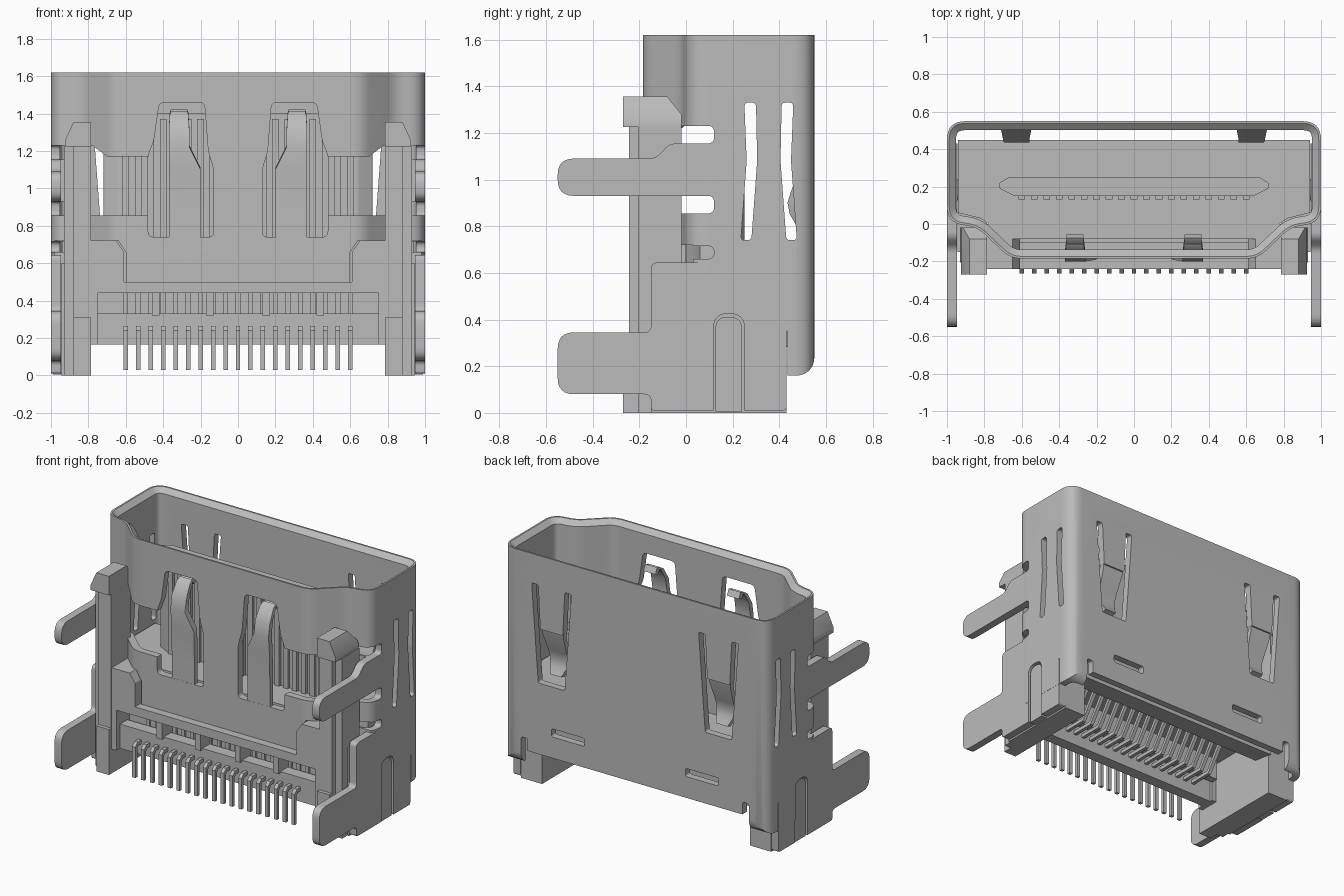
import bpy, bmesh
from mathutils import Vector

cube = bpy.data.objects.get("Cube")
if cube:
    bpy.data.objects.remove(cube)

metal = bpy.data.materials.new("plain grey")
metal.use_nodes = True
GREY = (0.5, 0.5, 0.5, 1)
metal.diffuse_color = GREY
metal.node_tree.nodes["Principled BSDF"].inputs["Base Color"].default_value = GREY
parts = []


def finish(name, bm, mirror=False):
    if mirror:
        dup = bmesh.ops.duplicate(bm, geom=bm.verts[:] + bm.edges[:] + bm.faces[:])
        for v in dup["geom"]:
            if isinstance(v, bmesh.types.BMVert):
                v.co.x *= -1
    bm.normal_update()
    bmesh.ops.recalc_face_normals(bm, faces=bm.faces[:])
    mesh = bpy.data.meshes.new(name)
    bm.to_mesh(mesh)
    bm.free()
    mesh.materials.append(metal)
    ob = bpy.data.objects.new(name, mesh)
    bpy.context.scene.collection.objects.link(ob)
    parts.append(ob)
    return ob


def rounded(pts, r=0.0, n=6):
    """Round polygon corners; a point may carry its own radius."""
    out = []
    for i, p in enumerate(pts):
        rad = p[2] if len(p) > 2 else r
        c = Vector(p[:2])
        if rad == 0:
            out.append(c)
            continue
        a = (Vector(pts[i - 1][:2]) - c).normalized() * rad + c
        b = (Vector(pts[(i + 1) % len(pts)][:2]) - c).normalized() * rad + c
        for k in range(n + 1):
            t = k / n
            out.append(a * (1 - t) ** 2 + c * 2 * t * (1 - t) + b * t * t)
    return out


def skin(bm, rings, closed=False):
    loops = [[bm.verts.new(p) for p in ring] for ring in rings]
    pairs = list(zip(loops, loops[1:]))
    if closed:
        pairs.append((loops[-1], loops[0]))
    else:
        bm.faces.new(loops[0][::-1])
        bm.faces.new(loops[-1])
    for a, b in pairs:
        for i in range(len(a)):
            j = (i + 1) % len(a)
            bm.faces.new((a[i], a[j], b[j], b[i]))


def place(axis, p, h):
    return {"x": (h, p[0], p[1]), "y": (p[0], h, p[1]), "z": (p[0], p[1], h)}[axis]


def prism(name, axis, pts, lo, hi, r=0.0, mirror=False):
    bm = bmesh.new()
    shape = rounded(pts, r)
    skin(bm, [[place(axis, p, h) for p in shape] for h in (lo, hi)])
    return finish(name, bm, mirror)


def rect(a, b, c, d):
    return [(a, c), (b, c), (b, d), (a, d)]


def box(name, x0, x1, y0, y1, z0, z1, mirror=False):
    return prism(name, "z", rect(x0, x1, y0, y1), z0, z1, 0, mirror)


def repeat(name, pts, width, xs):
    """One object made of equal slices along x."""
    bm = bmesh.new()
    for x in xs:
        skin(bm, [[place("x", p, x + s * width / 2) for p in pts] for s in (-1, 1)])
    return finish(name, bm)


def strip(name, sections, t):
    """Mirrored pair of bent sheet springs from (y, z, x0, x1) sections."""
    bm = bmesh.new()
    skin(bm, [[(a, y, z), (b, y, z), (b, y + t, z + t / 3), (a, y + t, z + t / 3)]
              for y, z, a, b in sections])
    return finish(name, bm, True)


def cut(ob, cutter):
    mod = ob.modifiers.new("cut", "BOOLEAN")
    mod.operation, mod.solver, mod.object = "DIFFERENCE", "EXACT", cutter
    bpy.context.view_layer.update()
    dg = bpy.context.evaluated_depsgraph_get()
    mesh = bpy.data.meshes.new_from_object(ob.evaluated_get(dg))
    ob.modifiers.clear()
    ob.data = mesh
    parts.remove(cutter)
    bpy.data.objects.remove(cutter)


def inset(loop, d):
    out = []
    for i, p in enumerate(loop):
        e1 = (p - loop[i - 1]).normalized()
        e2 = (loop[(i + 1) % len(loop)] - p).normalized()
        n = Vector((-e1.y - e2.y, e1.x + e2.x)).normalized()
        out.append(p + n * d / max(0.5, n.dot(Vector((-e1.y, e1.x)))))
    return out


# Shell: D-shaped sleeve with a chamfered mouth
half = [(0.66, -0.185, 0.06), (0.84, -0.015, 0.055), (1, 0.005, 0.09), (1, 0.55, 0.1)]
outline = rounded(half + [(-x, y, r) for x, y, r in reversed(half)], n=8)
bm = bmesh.new()
skin(bm, [[(p.x, p.y, z) for p in inset(outline, d)] for d, z in
          ((0, 0.16), (0, 1.62), (0.012, 1.62), (0.048, 1.59), (0.048, 0.16))], True)
shell = finish("shell", bm)

# Shell openings
cut(shell, box("c", -0.6, 0.6, -0.3, 0.03, 0, 0.5))
cut(shell, prism("c", "y", [(0.6, 0), (1.2, 0), (1.2, 0.72), (0.64, 0.72), (0.6, 0.66)],
                 -0.3, 0.03, 0, True))
cut(shell, prism("c", "y", [(0.4, 0.855), (1.2, 0.855), (1.2, 1.23), (0.78, 1.23),
                            (0.7, 1.17), (0.4, 1.17)], -0.3, 0.03, 0, True))
cut(shell, prism("c", "y", [(0.13, 0.74), (0.48, 0.74), (0.48, 1.18), (0.45, 1.25),
                            (0.42, 1.46), (0.18, 1.46), (0.16, 1.2), (0.13, 1.1)],
                 -0.3, -0.06, 0.03, True))
for z0, z1 in ((0.66, 0.715), (0.855, 0.93), (1.155, 1.23)):
    cut(shell, prism("c", "x", rect(-0.1, 0.12, z0, z1), 0.85, 1.2, 0.026, True))
slot = [(0.25, 1.33), (0.3, 1.33), (0.305, 1.08), (0.28, 0.74), (0.235, 0.74), (0.26, 1.08)]
cut(shell, prism("c", "x", slot, 0.8, 1.2, 0.018, True))
cut(shell, prism("c", "x", [(0.71 - y, z) for y, z in slot], 0.8, 1.2, 0.018, True))
# Back slots: a U around each spring
cut(shell, prism("c", "y", [(0.53, 0.75), (0.73, 0.75), (0.78, 1.42), (0.73, 1.42), (0.715, 1.12),
                            (0.545, 1.12), (0.53, 1.42), (0.48, 1.42)], 0.4, 0.7, 0.015, True))
cut(shell, prism("c", "y", rect(0.38, 0.63, 0.41, 0.465), 0.4, 0.7, 0.015, True))
cut(shell, prism("c", "y", rect(0.81, 0.86, 0, 0.35), 0.4, 0.7, 0.02, True))
cut(shell, box("c", -0.83, 0.83, 0.4, 0.7, 0, 0.265))
cut(shell, prism("c", "x", rect(0.425, 0.436, 0, 0.35), 0.9, 1.2, 0, True))
# Rounded lower tip of the corner hooks
cut(shell, prism("c", "x", [(0.44, 0.1, 0), (0.6, 0.1, 0), (0.6, 0.27, 0), (0.551, 0.27, 0),
                            (0.551, 0.159, 0.09), (0.44, 0.159, 0)], 0.82, 1.2, 0, True))

# Spring fingers in the shell
strip("front_springs", [(-0.184, 0.7, 0.2, 0.37), (-0.185, 0.9, 0.2, 0.37),
                        (-0.19, 1.1, 0.2, 0.37), (-0.2, 1.22, 0.26, 0.37),
                        (-0.185, 1.31, 0.26, 0.37), (-0.14, 1.39, 0.265, 0.365),
                        (-0.11, 1.41, 0.27, 0.36), (-0.09, 1.37, 0.27, 0.36)], 0.035)
strip("back_springs", [(0.508, 1.14, 0.547, 0.713), (0.5, 1.08, 0.55, 0.71),
                       (0.45, 0.95, 0.56, 0.7), (0.435, 0.9, 0.56, 0.695),
                       (0.445, 0.85, 0.565, 0.69), (0.475, 0.8, 0.585, 0.67)], 0.035)

# Side plates with solder legs, upper arms and latch panels
plate = prism("side_plates", "x",
              [(-0.15, 0.01), (0.43, 0.01), (0.43, 0.645), (-0.15, 0.645, 0.03), (-0.15, 0.345, 0.03),
               (-0.55, 0.345, 0.07), (-0.55, 0.08, 0.07), (-0.15, 0.08, 0.03)],
              0.946, 0.999, 0.015, True)
dome = [(0.118, -0.1, 0), (0.25, -0.1, 0), (0.25, 0.425), (0.118, 0.425)]
cut(plate, prism("c", "x", dome, 0.9, 1.1, 0.062, True))
cut(shell, prism("c", "x", dome, 0.9, 1.1, 0.062, True))
prism("latch_panels", "x", [(0.126, 0.005, 0), (0.24, 0.005, 0), (0.24, 0.412), (0.126, 0.412)],
      0.943, 0.99, 0.054, True)
prism("upper_arms", "x", [(-0.55, 0.93, 0.07), (0.12, 0.93), (0.12, 1.155), (-0.07, 1.155, 0.03),
                          (-0.13, 1.09, 0.03), (-0.55, 1.09, 0.07)], 0.946, 0.999, 0, True)

# Housing posts and feet
box("post_fronts", 0.785, 0.88, -0.245, -0.04, 0, 1.25, True)
box("post_sides", 0.88, 0.93, -0.205, -0.02, 0, 1.23, True)
caps = prism("post_caps", "x", [(-0.27, 1.225), (-0.02, 1.225), (-0.02, 1.28), (-0.08, 1.355),
                                (-0.27, 1.355)], 0.785, 0.925, 0, True)
cut(caps, prism("c", "y", [(0.88, 1.4), (0.88, 1.355), (0.93, 1.245), (1, 1.4)], -0.4, 0.2, 0, True))
box("post_feet", 0.785, 0.88, -0.27, -0.2, 0, 0.31, True)
box("side_feet", 0.785, 0.944, -0.15, 0.43, 0, 0.6, True)

# Housing front frame
box("front_sill", -0.785, 0.785, -0.24, -0.1, 0.44, 0.5)
prism("front_cheeks", "y", [(0.61, 0.45), (0.785, 0.45), (0.785, 0.72), (0.65, 0.72), (0.61, 0.66)],
      -0.24, 0.0, 0, True)
box("window_sides", 0.75, 0.785, -0.24, -0.1, 0.165, 0.45, True)
box("window_ledge", -0.75, 0.75, -0.2, -0.12, 0.165, 0.33)
box("window_back", -0.75, 0.75, -0.1, -0.05, 0.3, 0.46)
repeat("window_dividers", rect(-0.22, -0.08, 0.32, 0.45), 0.04, [-0.44, -0.15, 0.15, 0.44])

# Housing core
core = [(0.66, -0.08), (0.82, 0.03), (0.94, 0.06), (0.94, 0.45)]
prism("core_floor", "z", core + [(-x, y) for x, y in reversed(core)], 0.45, 0.72)
prism("core_rear", "x", [(0.25, 0.5), (0.3, 0.3), (0.45, 0.28), (0.45, 0.5)], -0.79, 0.79)

# Tongue and its contacts
edge = [(0.64, 0.15), (0.72, 0.19), (0.72, 0.22), (0.67, 0.25)]
prism("tongue", "z", edge + [(-x, y) for x, y in reversed(edge)], 0.7, 1.4, 0.01)
xs = [(i - 9) * 0.0668 for i in range(19)]
repeat("tongue_contacts", rect(0.13, 0.17, 0.72, 1.37), 0.035, xs)
repeat("window_contacts", rect(-0.115, -0.09, 0.31, 0.45), 0.025, xs)

# Bent solder pins
repeat("pins", [(-0.265, 0.03), (-0.243, 0.03), (-0.243, 0.225), (-0.23, 0.24), (0.05, 0.24),
                (0.2, 0.46), (0.17, 0.46), (0.04, 0.265), (-0.24, 0.265), (-0.265, 0.24)],
       0.024, xs)

# Smooth the rounded faces, keep the hard edges
bpy.ops.object.select_all(action="DESELECT")
for ob in parts:
    ob.select_set(True)
bpy.context.view_layer.objects.active = shell
bpy.ops.object.shade_smooth_by_angle(angle=0.5)
